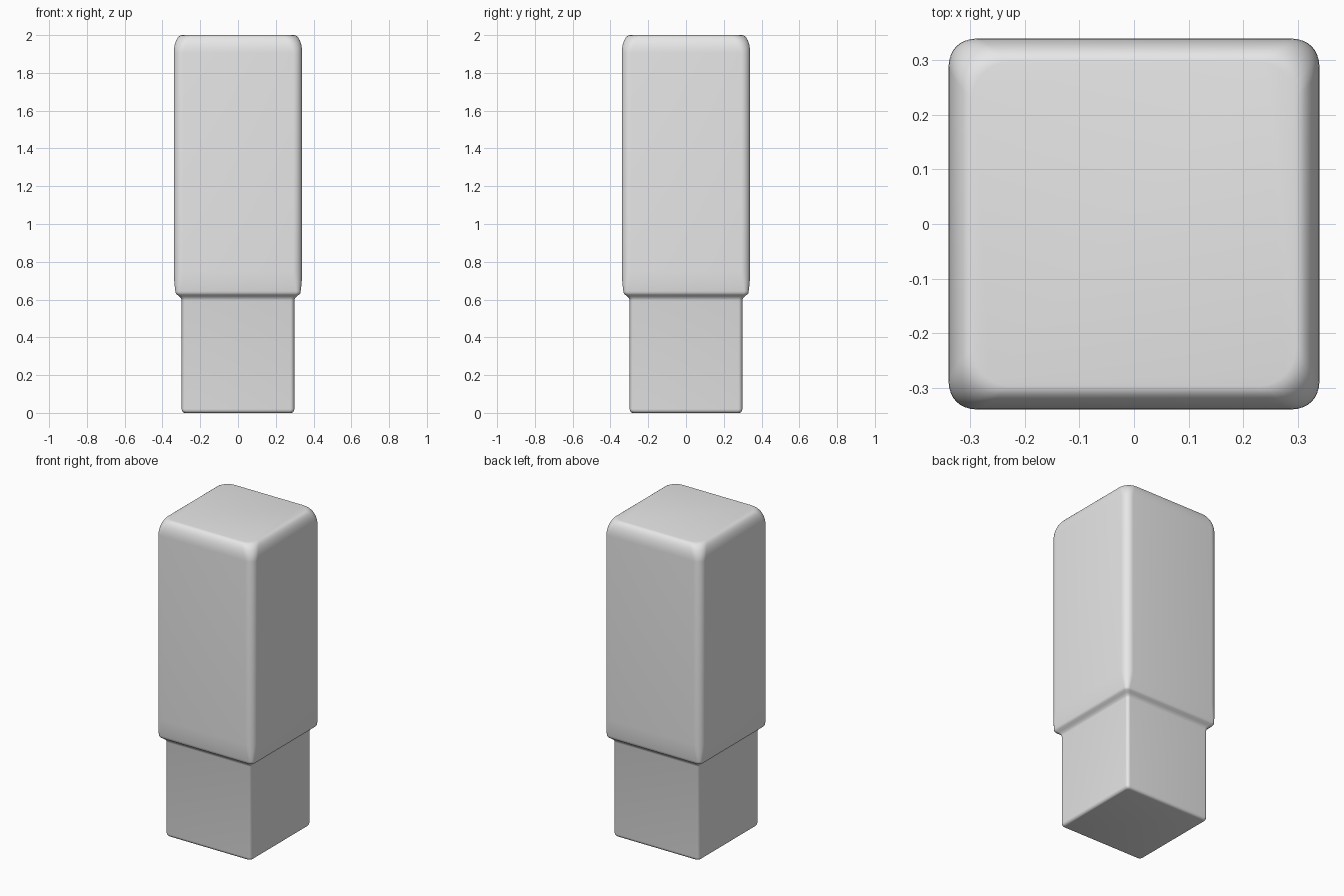
import bpy, bmesh
from math import cos, sin, pi, radians

cube = bpy.data.objects.get("Cube")
if cube:
    bpy.data.objects.remove(cube, do_unlink=True)

grey = bpy.data.materials.new("plain_grey")
grey.use_nodes = True
colour = (0.8, 0.8, 0.8, 1)
grey.diffuse_color = colour
grey.node_tree.nodes["Principled BSDF"].inputs["Base Color"].default_value = colour

STEPS = 8  # segments in each rounded corner


def ring(bm, z, half, radius):
    """Rounded square outline at one height."""
    verts = []
    for k in range(4):
        centre = pi / 4 + k * pi / 2
        cx = (half - radius) * (1 if cos(centre) > 0 else -1)
        cy = (half - radius) * (1 if sin(centre) > 0 else -1)
        for i in range(STEPS + 1):
            a = k * pi / 2 + i / STEPS * pi / 2
            verts.append(bm.verts.new((cx + radius * cos(a), cy + radius * sin(a), z)))
    return verts


def loft(name, sections):
    """Skin a stack of rounded squares and cap both ends."""
    bm = bmesh.new()
    rings = [ring(bm, *s) for s in sections]
    n = len(rings[0])
    for low, high in zip(rings, rings[1:]):
        for i in range(n):
            j = (i + 1) % n
            bm.faces.new((low[i], low[j], high[j], high[i]))
    bm.faces.new(rings[0][::-1])
    bm.faces.new(rings[-1])
    mesh = bpy.data.meshes.new(name)
    bm.to_mesh(mesh)
    bm.free()
    mesh.materials.append(grey)
    obj = bpy.data.objects.new(name, mesh)
    bpy.context.collection.objects.link(obj)
    bpy.ops.object.select_all(action="DESELECT")
    obj.select_set(True)
    bpy.context.view_layer.objects.active = obj
    bpy.ops.object.shade_smooth_by_angle(angle=radians(35))
    return obj


# Bottom edge rounding, straight base and flared collar
sections = []
for i in range(5):
    a = i / 4 * pi / 2
    sections.append((0.02 * (1 - cos(a)), 0.282 + 0.016 * sin(a), 0.02))
sections += [(0.595, 0.298, 0.02), (0.606, 0.301, 0.02), (0.618, 0.312, 0.02),
             (0.627, 0.325, 0.022), (0.634, 0.33, 0.024), (0.645, 0.332, 0.026),
             (0.68, 0.336, 0.036), (0.715, 0.339, 0.045), (0.75, 0.34, 0.05)]

# Tall body and the rounded top edge
for i in range(9):
    a = i / 8 * pi / 2
    sections.append((1.905 + 0.095 * sin(a), 0.297 + 0.043 * cos(a), 0.05 + 0.02 * sin(a)))

loft("block_body", sections)
